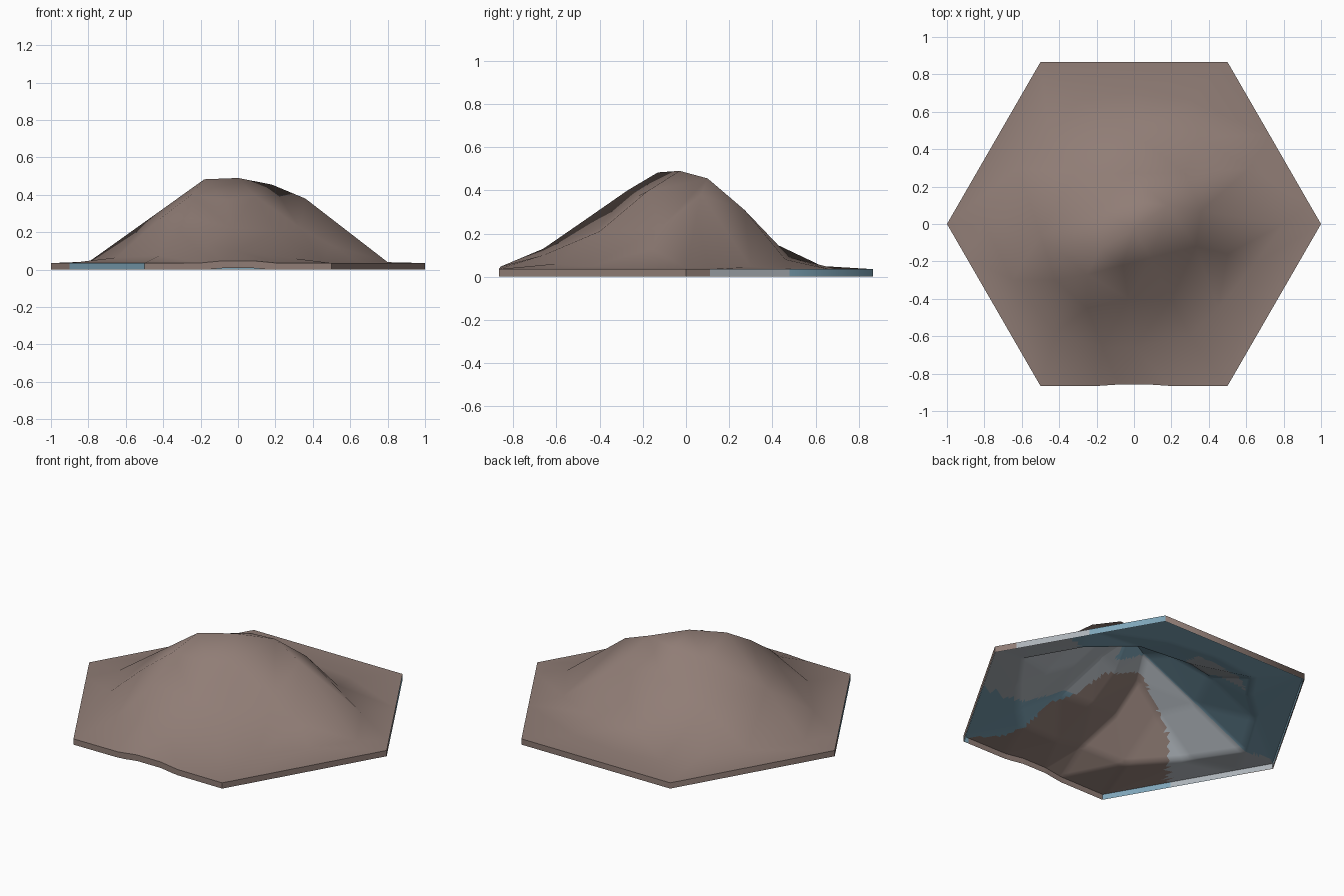
import bpy, bmesh, math
from mathutils import Vector
from mathutils.geometry import delaunay_2d_cdt

if "Cube" in bpy.data.objects:
    bpy.data.objects.remove(bpy.data.objects["Cube"])

RIM = 0.035
BROWN, BLUE, GREY = 0, 1, 2

def material(name, colour):
    m = bpy.data.materials.new(name)
    m.diffuse_color = (*colour, 1)
    m.use_nodes = True
    m.node_tree.nodes["Principled BSDF"].inputs["Base Color"].default_value = m.diffuse_color
    return m

palette = [material("dusty brown rock", (0.28, 0.205, 0.18)),
           material("water blue", (0.21, 0.38, 0.485)),
           material("pale grey", (0.42, 0.455, 0.49))]

# Hexagonal border, with a slight wave in the middle of the front edge
corners = [(math.cos(math.radians(a)), math.sin(math.radians(a))) for a in range(0, 360, 60)]
border = [(x, y, RIM) for x, y in corners]
border[5:5] = [(-0.2, -0.866, 0.036), (-0.08, -0.858, 0.047),
               (0.08, -0.858, 0.047), (0.2, -0.866, 0.036)]
# Extra rim points where the side colours change
border[1:1] = [(0.936, 0.11, RIM), (0.723, 0.48, RIM)]
border.insert(border.index((*corners[4], RIM)), (-0.9, -0.173, RIM))

# Ridges, spurs and valleys running down from the summit
lines = [
    [(0.0, -0.03, 0.49), (-0.18, -0.13, 0.483), (-0.5, -0.06, 0.254), (-0.8, 0, 0.04)],
    [(0.0, -0.03, 0.49), (0.18, 0.10, 0.455), (0.36, 0.07, 0.38), (0.8, 0, 0.04)],
    [(-0.18, -0.13, 0.483), (-0.25, -0.27, 0.40), (-0.25, -0.45, 0.275), (-0.17, -0.66, 0.13)],
    [(0.0, -0.03, 0.49), (0.09, -0.18, 0.395), (0.2, -0.4, 0.21), (0.3, -0.6, 0.06)],
    [(-0.06, -0.22, 0.375), (-0.03, -0.4, 0.225), (0.0, -0.66, 0.10)],
    [(0.18, 0.10, 0.455), (0.27, 0.27, 0.31), (0.35, 0.46, 0.08)],
    [(0.0, 0.12, 0.435), (-0.03, 0.27, 0.31), (0.0, 0.48, 0.09), (0.0, 0.7, RIM)],
    [(-0.18, 0.08, 0.40), (-0.32, 0.27, 0.22), (-0.45, 0.45, 0.06)],
]
# Loose slope and foot points
loose = [(0.33, -0.12, 0.225), (0.5, -0.16, 0.13), (0.64, -0.22, 0.04), (0.45, -0.45, 0.045),
         (0.62, 0.3, 0.045), (0.3, 0.66, RIM), (-0.3, 0.66, RIM), (-0.62, 0.3, 0.05),
         (-0.65, -0.3, 0.065), (-0.42, -0.58, 0.075), (-0.42, -0.3, 0.27)]

# Triangulate the tile from above, keeping the ridges as edges
points, edges = [], []
def index(p):
    if p not in points:
        points.append(p)
    return points.index(p)

rim_ids = [index(p) for p in border]
edges += list(zip(rim_ids, rim_ids[1:] + rim_ids[:1]))
for line in lines:
    ids = [index(p) for p in line]
    edges += list(zip(ids, ids[1:]))
for p in loose:
    index(p)
co, _, tris, origin, _, _ = delaunay_2d_cdt([Vector(p[:2]) for p in points], edges, [], 1, 1e-5)

def tile_shell():
    """Terrain with a thin side skirt, open underneath."""
    bm = bmesh.new()
    verts = [bm.verts.new((c.x, c.y, points[src[0]][2] if src else RIM))
             for c, src in zip(co, origin)]
    for t in tris:
        f = bm.faces.new([verts[i] for i in t])
        f.normal_update()
        if f.normal.z < 0:
            f.normal_flip()
    rim = [e for e in bm.edges if e.is_boundary]
    skirt = bmesh.ops.extrude_edge_only(bm, edges=rim)["geom"]
    for v in (g for g in skirt if isinstance(g, bmesh.types.BMVert)):
        v.co.z -= RIM
    bmesh.ops.recalc_face_normals(bm, faces=bm.faces)
    if sum(f.normal.z for f in bm.faces) < 0:
        bmesh.ops.reverse_faces(bm, faces=bm.faces)
    return bm

def finish(bm, name):
    mesh = bpy.data.meshes.new(name)
    bm.to_mesh(mesh)
    bm.free()
    for m in palette:
        mesh.materials.append(m)
    ob = bpy.data.objects.new(name, mesh)
    bpy.context.collection.objects.link(ob)
    bpy.ops.object.select_all(action='DESELECT')
    bpy.context.view_layer.objects.active = ob
    ob.select_set(True)
    bpy.ops.object.shade_smooth_by_angle(angle=math.radians(60))

# Upper limit in y of the brown front patch on the underside
BROWN_EDGE = [(-0.75, -0.6), (-0.51, -0.32), (-0.37, -0.265), (-0.24, -0.22), (0.0, -0.24),
              (0.09, -0.36), (0.23, -0.46), (0.33, -0.75), (0.47, -0.85)]

def under_colour(c):
    """Coloured patches of the underside, by position."""
    for (x0, y0), (x1, y1) in zip(BROWN_EDGE, BROWN_EDGE[1:]):
        if x0 <= c.x < x1 and c.y < y0 + (y1 - y0) * (c.x - x0) / (x1 - x0):
            return BROWN
    a = math.degrees(math.atan2(c.y, c.x)) % 360
    r = math.hypot(c.x, c.y)
    if c.x > 0:
        if c.y < -0.38:
            return BLUE
        if a > 270 or a < 25:
            return GREY
    elif c.y < -0.13 - 0.21 * (c.x + 0.18):
        return GREY
    return GREY if 85 < a < 130 and 0.3 < r < 0.62 else BLUE

# Hill: brown, with coloured stretches on the right and front-left sides
hill = tile_shell()
for f in hill.faces:
    if abs(f.normal.z) < 0.1:
        c = f.calc_center_median()
        if f.normal.x > 0.5 and c.y > 0.11:
            f.material_index = BLUE if c.y > 0.48 else GREY
        elif f.normal.x < -0.5 and c.y < -0.173:
            f.material_index = BLUE
finish(hill, "hill_tile")

# Underside lining just beneath the hill, facing down
lining = tile_shell()
bmesh.ops.triangulate(lining, faces=lining.faces)
bmesh.ops.subdivide_edges(lining, edges=lining.edges, cuts=9, use_grid_fill=True)
for v in lining.verts:
    v.co.x *= 0.995
    v.co.y *= 0.995
    v.co.z = max(0, v.co.z - 0.004)
bmesh.ops.reverse_faces(lining, faces=lining.faces)
for f in lining.faces:
    c = f.calc_center_median()
    f.material_index = under_colour(c)
    # Inner side wall at the front left
    if abs(f.normal.z) < 0.1 and f.normal.x > 0.5 and c.y < 0:
        f.material_index = BLUE if c.x > -0.69 else GREY
finish(lining, "underside_lining")
